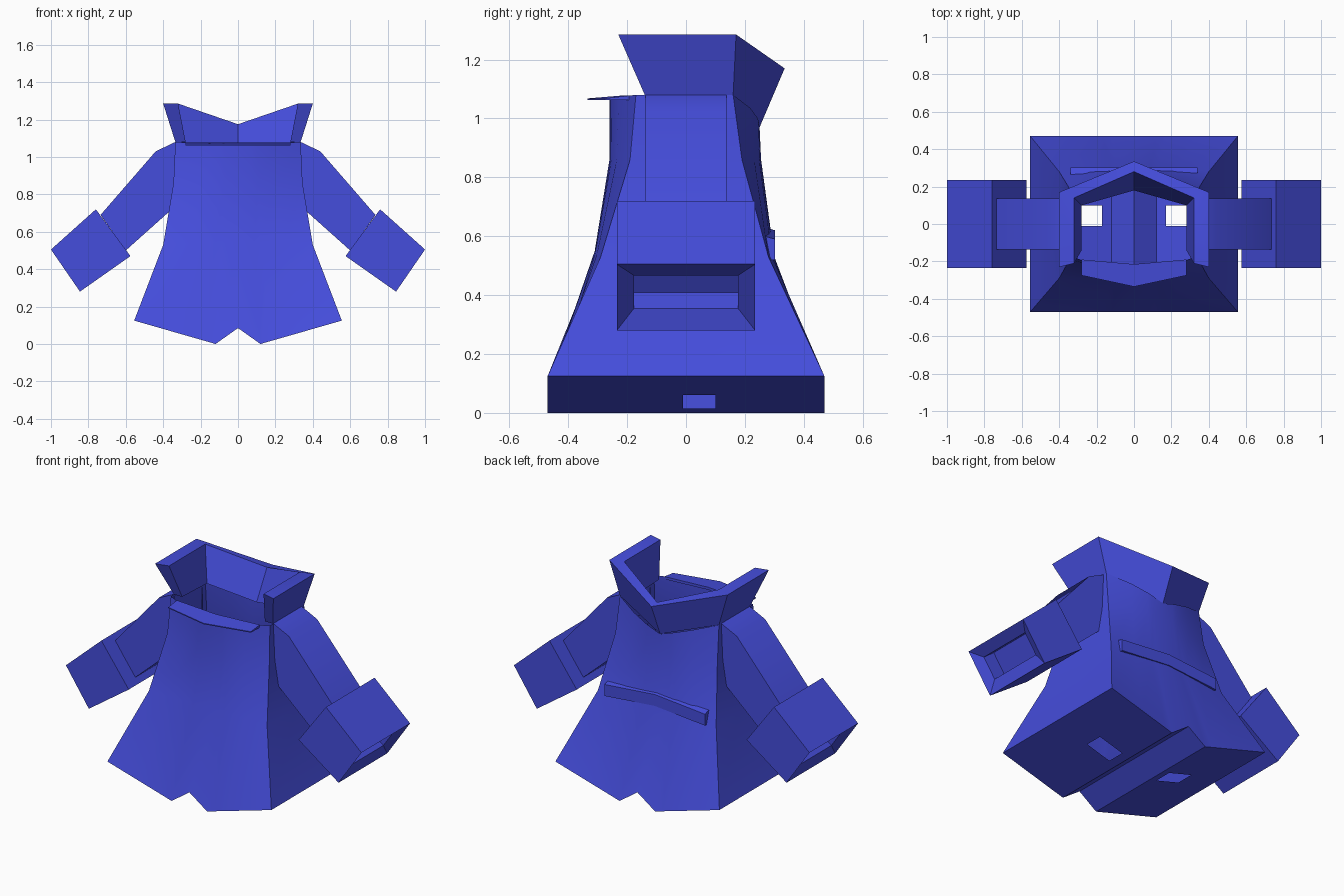
import bpy, bmesh, math
from mathutils import Vector

if "Cube" in bpy.data.objects:
    bpy.data.objects.remove(bpy.data.objects["Cube"])

mat = bpy.data.materials.new("blue_cloth")
mat.diffuse_color = (0.06, 0.075, 0.72, 1)
mat.use_nodes = True
mat.node_tree.nodes["Principled BSDF"].inputs["Base Color"].default_value = mat.diffuse_color


def make(name, verts, faces, angle=40):
    me = bpy.data.meshes.new(name)
    me.from_pydata([tuple(v) for v in verts], [], faces)
    bm = bmesh.new()
    bm.from_mesh(me)
    bmesh.ops.remove_doubles(bm, verts=bm.verts, dist=0.0005)
    bmesh.ops.recalc_face_normals(bm, faces=bm.faces)
    bm.to_mesh(me)
    bm.free()
    me.materials.append(mat)
    ob = bpy.data.objects.new(name, me)
    bpy.context.collection.objects.link(ob)
    bpy.ops.object.select_all(action='DESELECT')
    ob.select_set(True)
    bpy.context.view_layer.objects.active = ob
    bpy.ops.object.shade_smooth_by_angle(angle=math.radians(angle))
    return ob


def bridge(rings, closed=True):
    n = len(rings[0])
    m = n if closed else n - 1
    verts = [v for r in rings for v in r]
    faces = [(k * n + i, k * n + (i + 1) % n, (k + 1) * n + (i + 1) % n, (k + 1) * n + i)
             for k in range(len(rings) - 1) for i in range(m)]
    return verts, faces


# Coat body: rectangular skirt tapering to the neck, with a sheet underneath
HEM = 0.555
COLS = [-0.555, -0.33, -0.17, -0.12, 0, 0.12, 0.17, 0.33, 0.555]
ROWS = [-0.47, -0.01, 0.10, 0.47]


def hem_z(x):
    a = abs(x)
    return 0.085 * (1 - a / 0.12) if a < 0.12 else 0.125 * (a - 0.12) / (HEM - 0.12)


def ring(width, front, back, z=None):
    """front/back = (corner y, centre y); z = (side, front centre, back centre)"""
    def pt(x, y, zc):
        t = abs(x) / HEM
        return Vector((x / HEM * width, y, hem_z(x) if z is None else zc + (z[0] - zc) * t))

    def yy(pair, x):
        return pair[1] + (pair[0] - pair[1]) * (abs(x) / HEM) ** 2
    zf, zb = (z[1], z[2]) if z else (0, 0)
    side = [front[0] + (back[0] - front[0]) * (r + 0.47) / 0.94 for r in ROWS[1:3]]
    return ([pt(x, yy(front, x), zf) for x in COLS]
            + [pt(HEM, y, 0) for y in side]
            + [pt(x, yy(back, x), zb) for x in reversed(COLS)]
            + [pt(-HEM, y, 0) for y in reversed(side)])


verts, faces = bridge([
    ring(0.555, (-0.47, -0.47), (0.47, 0.47)),
    ring(0.40, (-0.29, -0.31), (0.28, 0.30), (0.53, 0.55, 0.53)),
    ring(0.345, (-0.19, -0.26), (0.19, 0.255), (0.86, 0.86, 0.86)),
    ring(0.335, (-0.17, -0.26), (0.16, 0.25), (1.08, 1.065, 0.97))])
for i in range(len(COLS) - 1):
    for j in range(3):
        if j == 1 and i in (1, 6):
            continue  # leg holes
        b = len(verts)
        for x, y in ((i, j), (i + 1, j), (i + 1, j + 1), (i, j + 1)):
            verts.append((COLS[x], ROWS[y], hem_z(COLS[x])))
        faces.append((b, b + 1, b + 2, b + 3))
make("coat_body", verts, faces)

# Upturned collar, open at the front: each station is a four-point section
half = [
    [(0.335, -0.14, 1.08), (0.40, -0.23, 1.285), (0.32, -0.21, 1.285), (0.28, -0.14, 1.08)],
    [(0.335, 0.16, 1.08), (0.40, 0.17, 1.285), (0.32, 0.14, 1.285), (0.28, 0.10, 1.07)],
    [(0, 0.25, 0.97), (0, 0.335, 1.17), (0, 0.28, 1.175), (0, 0.18, 1.0)]]
mirror = [[(-x, y, z) for x, y, z in s] for s in reversed(half[:2])]
verts, faces = bridge(half + mirror)
faces += [(0, 1, 2, 3), (16, 17, 18, 19)]
make("collar", verts, faces)

# Thin lip at the front neckline
lip = [[(x, yi, 1.078), (x, yo, 1.068), (x, yo, 1.062), (x, yi, 1.062)]
       for x, yi, yo in ((-0.28, -0.19, -0.275), (0, -0.215, -0.335), (0.28, -0.19, -0.275))]
verts, faces = bridge(lip)
make("neck_lip", verts, faces + [(0, 1, 2, 3), (8, 9, 10, 11)], 25)

# Half belt across the back
belt = [[(x, 0.25, z), (x, 0.303, z), (x, 0.303, z + 0.07), (x, 0.25, z + 0.085)]
        for x, z in ((-0.34, 0.52), (0, 0.55), (0.34, 0.52))]
verts, faces = bridge(belt)
make("back_belt", verts, faces + [(0, 1, 2, 3), (8, 9, 10, 11)], 25)


# Sleeves and cuffs
def section(top, bottom, w):
    return [(top[0], -w, top[1]), (top[0], w, top[1]),
            (bottom[0], w, bottom[1]), (bottom[0], -w, bottom[1])]


def flip(rings, s):
    return [[(x * s, y, z) for x, y, z in r] for r in rings]


def inset(top, bottom, f, w, shift):
    """A smaller section inside the given one, moved along the arm."""
    t, b = Vector(top), Vector(bottom)
    d = Vector((-0.79, 0.61)) * shift
    return section(t.lerp(b, f) + d, b.lerp(t, f) + d, w)


OUT = ((1.0, 0.505), (0.845, 0.28))
BACK = ((0.76, 0.72), (0.575, 0.47))
for side, s in (("left", -1), ("right", 1)):
    arm = [section((0.335, 1.08), (0.335, 0.89), 0.137),
           section((0.44, 1.03), (0.365, 0.71), 0.137),
           section((0.735, 0.69), (0.60, 0.50), 0.137)]
    make(side + "_sleeve", *bridge(flip(arm, s)), 50)
    cuff = [section(*BACK, 0.235), section(*OUT, 0.235),
            inset(*OUT, 0.25, 0.177, 0.03), inset(*OUT, 0.25, 0.177, 0.12)]
    verts, faces = bridge(flip(cuff, s))
    make(side + "_cuff", verts, faces + [(0, 1, 2, 3), (12, 13, 14, 15)], 35)
